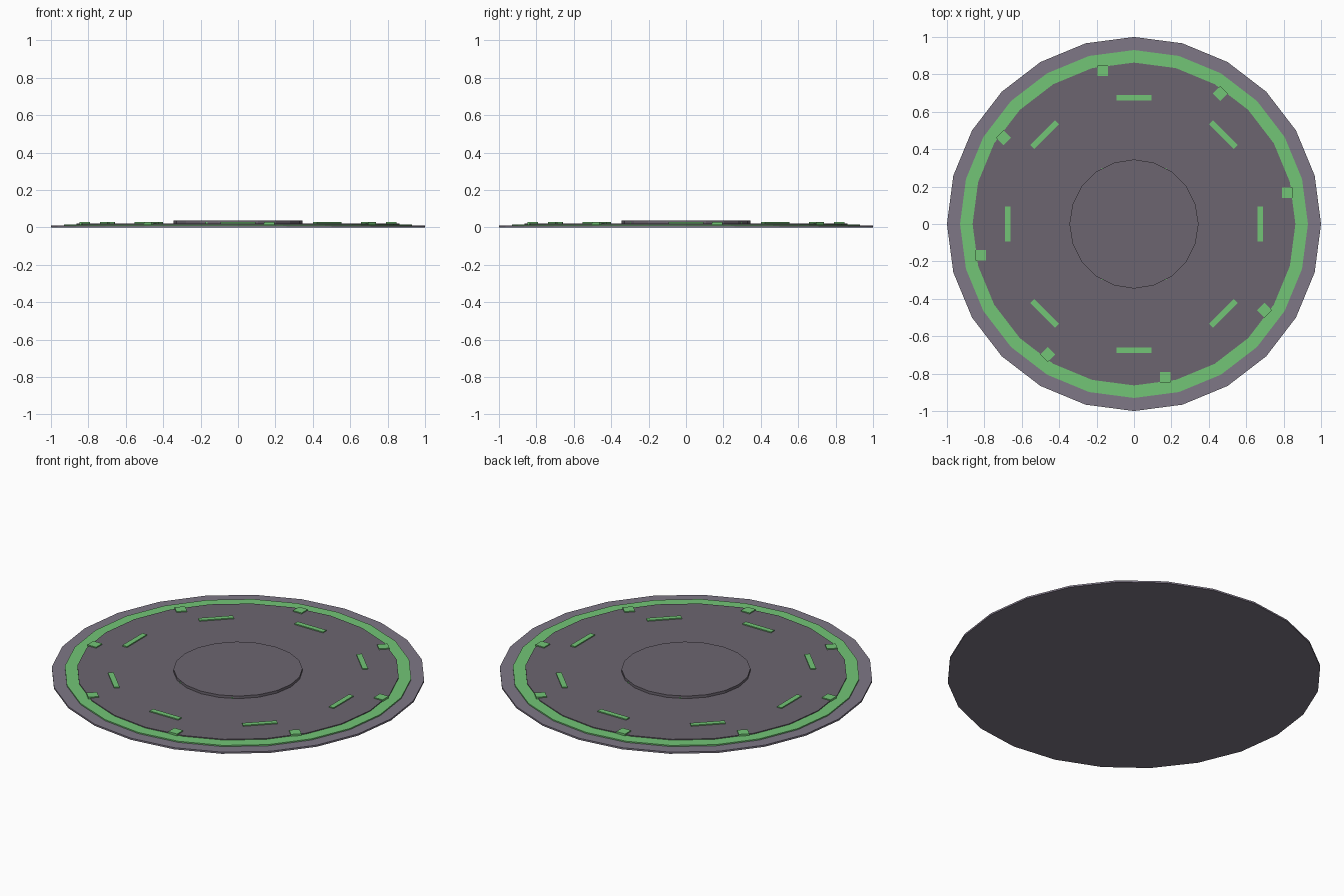
import bpy, math
from math import radians, cos, sin

if "Cube" in bpy.data.objects:
    bpy.data.objects.remove(bpy.data.objects["Cube"])


def material(name, rgb):
    m = bpy.data.materials.new(name)
    m.diffuse_color = (*rgb, 1)
    m.use_nodes = True
    m.node_tree.nodes["Principled BSDF"].inputs["Base Color"].default_value = m.diffuse_color
    return m


RIM = material("rim_grey", (0.21, 0.185, 0.24))
PLATE = material("plate_grey", (0.15, 0.13, 0.16))
GREEN = material("glow_green", (0.17, 0.56, 0.18))


def disc(name, sides, radius, z0, z1, mat):
    bpy.ops.mesh.primitive_cylinder_add(vertices=sides, radius=radius, depth=z1 - z0,
                                        location=(0, 0, (z0 + z1) / 2))
    ob = bpy.context.object
    ob.name = name
    # put a corner on the x axis
    ob.rotation_euler.z = radians(90)
    ob.data.materials.append(mat)
    return ob


def block(name, radius, angle, turn, size, z0, z1, mat):
    bpy.ops.mesh.primitive_cube_add(
        size=1, location=(radius * cos(angle), radius * sin(angle), (z0 + z1) / 2),
        rotation=(0, 0, turn))
    ob = bpy.context.object
    ob.name = name
    ob.scale = (*size, z1 - z0)
    ob.data.materials.append(mat)


# stacked discs, each step showing a band of the one below
disc("base_rim", 24, 1.0, 0.0, 0.010, RIM)
disc("green_band", 24, 0.93, 0.006, 0.017, GREEN)
disc("inner_plate", 24, 0.863, 0.012, 0.022, PLATE)
disc("hub_plate", 20, 0.345, 0.020, 0.037, PLATE)

# green hexagon whose corners just peek out under the hub
disc("hub_hexagon", 6, 0.345, 0.020, 0.028, GREEN)

# bars and square studs repeated every 45 degrees
for i in range(8):
    a = radians(45 * i)
    block(f"green_bar_{i}", 0.675, a, a, (0.03, 0.187), 0.018, 0.028, GREEN)
    block(f"green_stud_{i}", 0.836, a + radians(11.5), a, (0.057, 0.057), 0.012, 0.028, GREEN)
